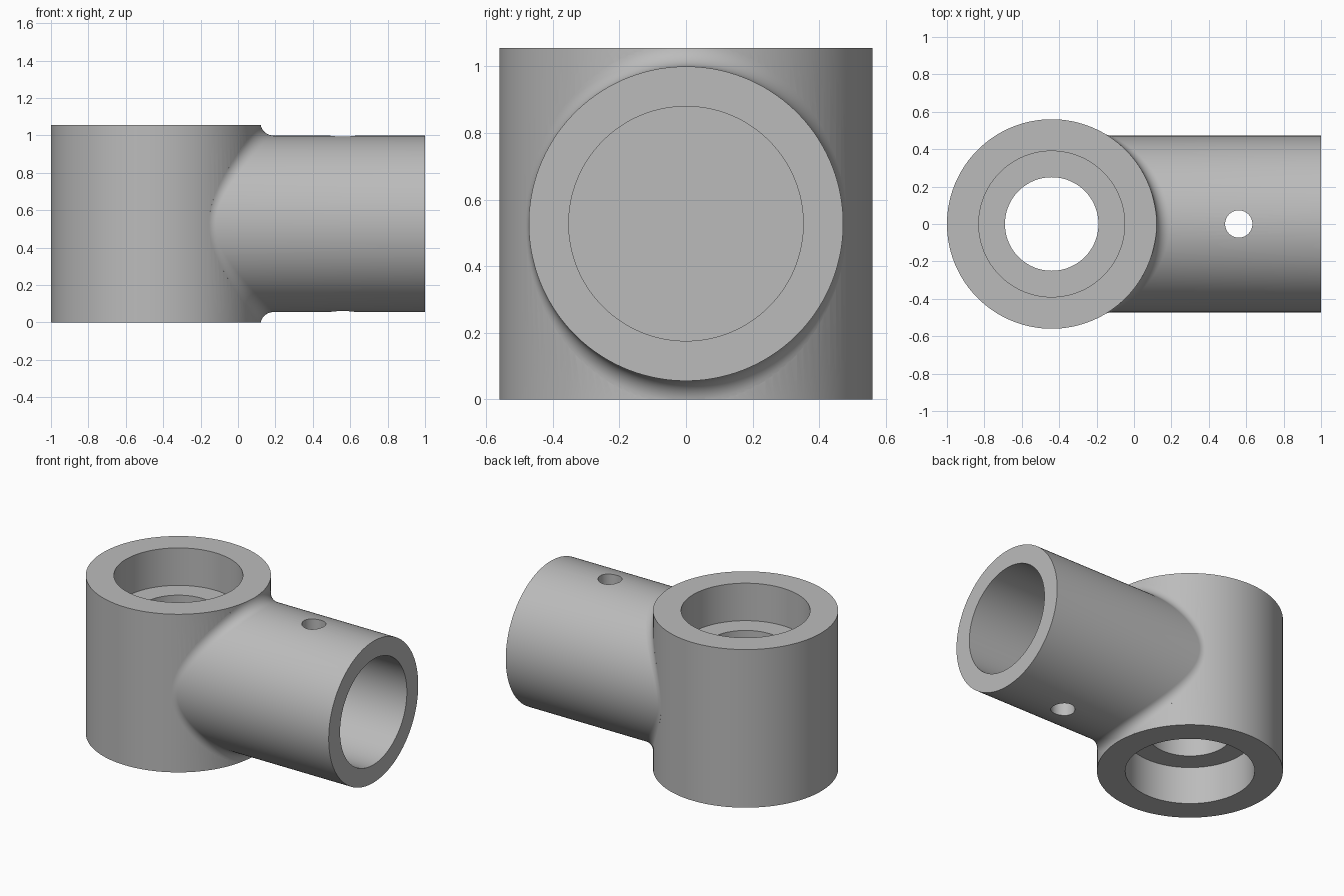
import bpy, bmesh, math
from mathutils import Vector, Matrix

old = bpy.data.objects.get("Cube")
if old:
    bpy.data.objects.remove(old, do_unlink=True)

HEIGHT, MID = 1.055, 0.5275
HUB_X, HUB_R = -0.44, 0.56
ARM_R, FILLET = 0.472, 0.07
SEGS = 128

steel = bpy.data.materials.new("plain_grey")
steel.use_nodes = True
grey = (0.5, 0.5, 0.5, 1)
steel.diffuse_color = grey
steel.node_tree.nodes["Principled BSDF"].inputs["Base Color"].default_value = grey


def finish(name, bm):
    bmesh.ops.recalc_face_normals(bm, faces=bm.faces)
    mesh = bpy.data.meshes.new(name)
    bm.to_mesh(mesh)
    bm.free()
    mesh.materials.append(steel)
    obj = bpy.data.objects.new(name, mesh)
    bpy.context.collection.objects.link(obj)
    return obj


def cylinder(name, radius, start, end, segs=SEGS):
    start, end = Vector(start), Vector(end)
    axis = end - start
    turn = axis.to_track_quat('Z', 'Y').to_matrix().to_4x4()
    bm = bmesh.new()
    bmesh.ops.create_cone(bm, cap_ends=True, segments=segs, radius1=radius, radius2=radius,
                          depth=axis.length,
                          matrix=Matrix.Translation((start + end) / 2) @ turn)
    return finish(name, bm)


def combine(target, tool, operation):
    mod = target.modifiers.new(tool.name, 'BOOLEAN')
    mod.operation, mod.object, mod.solver = operation, tool, 'EXACT'
    bpy.context.view_layer.objects.active = target
    bpy.ops.object.modifier_apply(modifier=mod.name)
    bpy.data.objects.remove(tool, do_unlink=True)


def arm_section(angle):
    """Points along one side line of the arm: end, rolling-ball fillet, buried root."""
    out = Vector((0, math.cos(angle), math.sin(angle)))
    ball = out * (ARM_R + FILLET)
    ball.x = math.sqrt((HUB_R + FILLET) ** 2 - ball.y ** 2)
    to_arm = -out
    to_hub = -Vector((ball.x, ball.y, 0)).normalized()
    points = [Vector((1 - HUB_X, 0, 0)) + out * ARM_R]
    steps = 10
    for i in range(steps + 1):
        points.append(ball + to_arm.slerp(to_hub, i / steps) * FILLET)
    root = points[-1].copy()
    points.append(root + to_hub * 0.004)
    points.append(Vector((0.2, root.y * 0.97, root.z)))
    return [p + Vector((HUB_X, 0, MID)) for p in points]


# Arm with its blended root, lofted around the arm axis
bm = bmesh.new()
lines = [[bm.verts.new(p) for p in arm_section(math.tau * (i + 0.5) / SEGS)]
         for i in range(SEGS)]
for i, line in enumerate(lines):
    after = lines[(i + 1) % SEGS]
    for k in range(len(line) - 1):
        bm.faces.new((line[k], line[k + 1], after[k + 1], after[k]))
bm.faces.new([line[0] for line in lines])
bm.faces.new([line[-1] for line in lines])
arm = finish("arm", bm)

# Hub, made overlong so that the blend is trimmed flush with its ends
body = cylinder("hub_with_arm", HUB_R, (HUB_X, 0, -0.1), (HUB_X, 0, HEIGHT + 0.1))
combine(body, arm, 'UNION')
bm = bmesh.new()
bmesh.ops.create_cube(bm, size=1, matrix=Matrix.Translation((0, 0, MID))
                      @ Matrix.Diagonal((4, 4, HEIGHT, 1)))
combine(body, finish("trim_block", bm), 'INTERSECT')

# Hub bore with a counterbore at each end, arm socket and cross pin hole
cuts = [
    ("hub_bore", 0.25, (HUB_X, 0, -0.2), (HUB_X, 0, 1.3)),
    ("lower_counterbore", 0.39, (HUB_X, 0, -0.2), (HUB_X, 0, 0.25)),
    ("upper_counterbore", 0.39, (HUB_X, 0, HEIGHT - 0.25), (HUB_X, 0, 1.3)),
    ("arm_socket", 0.352, (0.12, 0, MID), (1.2, 0, MID)),
    ("pin_hole", 0.073, (0.56, 0, -0.2), (0.56, 0, 1.3)),
]
for name, radius, start, end in cuts:
    combine(body, cylinder(name, radius, start, end), 'DIFFERENCE')

# Smooth curved walls, crisp rims
bpy.ops.object.select_all(action='DESELECT')
body.select_set(True)
bpy.context.view_layer.objects.active = body
bpy.ops.object.shade_smooth_by_angle(angle=math.radians(30))
